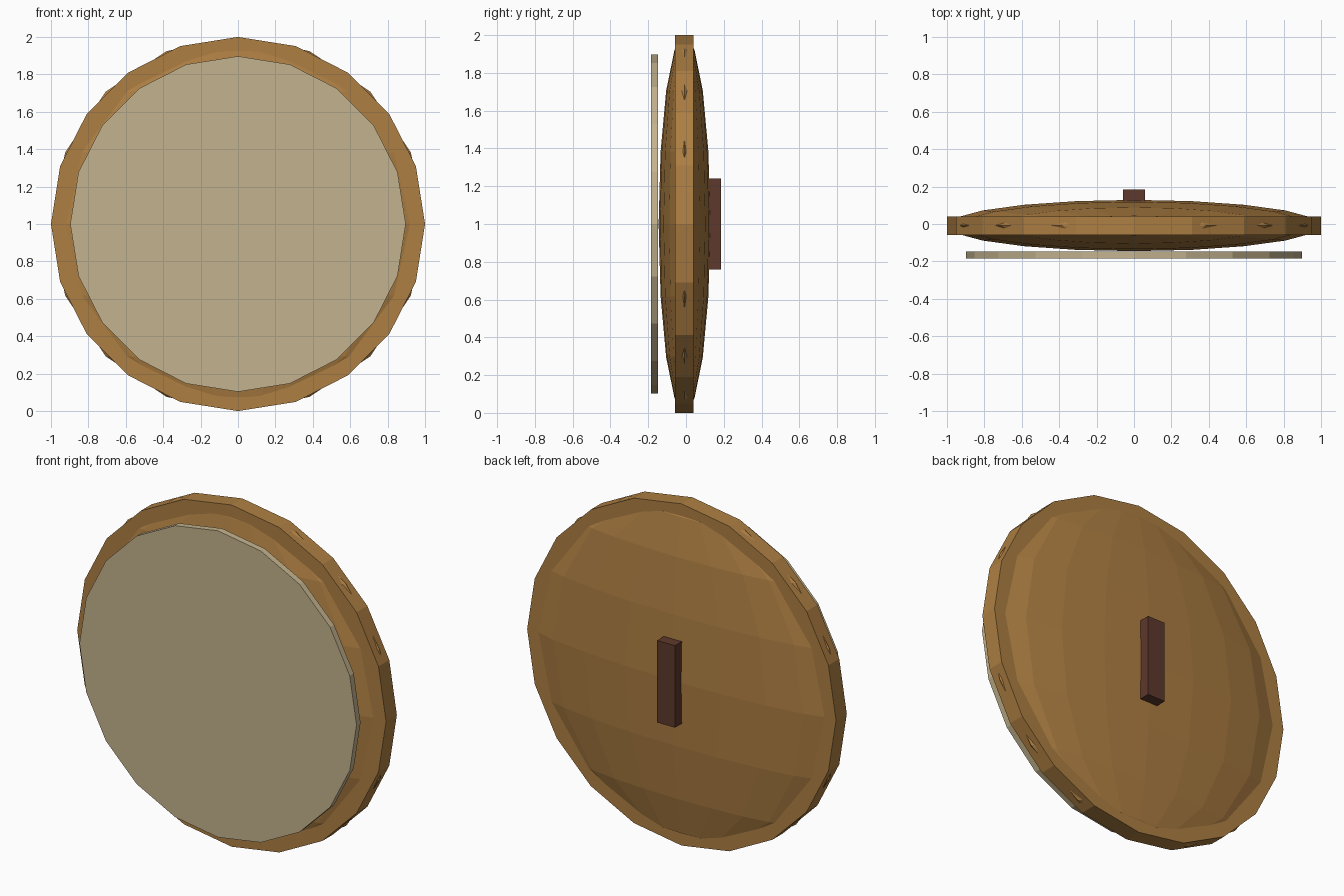
import bpy
from math import radians

if "Cube" in bpy.data.objects:
    bpy.data.objects.remove(bpy.data.objects["Cube"])


def material(name, color):
    m = bpy.data.materials.new(name)
    m.diffuse_color = (*color, 1)
    m.use_nodes = True
    m.node_tree.nodes["Principled BSDF"].inputs["Base Color"].default_value = m.diffuse_color
    return m


wood = material("wood", (0.42, 0.21, 0.055))
pale = material("pale_face", (0.55, 0.45, 0.27))
dark = material("dark_grip", (0.11, 0.04, 0.025))


def finish(name, mat):
    ob = bpy.context.object
    ob.name = name
    ob.data.materials.append(mat)
    bpy.ops.object.transform_apply(location=False, rotation=True, scale=True)
    return ob


def disc(name, radius, y0, y1, mat):
    bpy.ops.mesh.primitive_cylinder_add(
        vertices=20, radius=radius, depth=y1 - y0,
        location=(0, (y0 + y1) / 2, 1), rotation=(radians(90), 0, 0))
    return finish(name, mat)


# Outer rim
disc("shield_rim", 1.0, -0.059, 0.041, wood)

# Domed body: flattened low-poly sphere
bpy.ops.mesh.primitive_uv_sphere_add(segments=20, ring_count=8, radius=1,
                                     location=(0, -0.008, 1))
bpy.context.object.scale = (1, 0.137, 1)
finish("shield_body", wood)

# Thin pale front face
disc("front_face", 0.897, -0.185, -0.148, pale)

# Grip on the back
bpy.ops.mesh.primitive_cube_add(size=1, location=(0, 0.1375, 1))
bpy.context.object.scale = (0.115, 0.095, 0.48)
finish("grip", dark)
